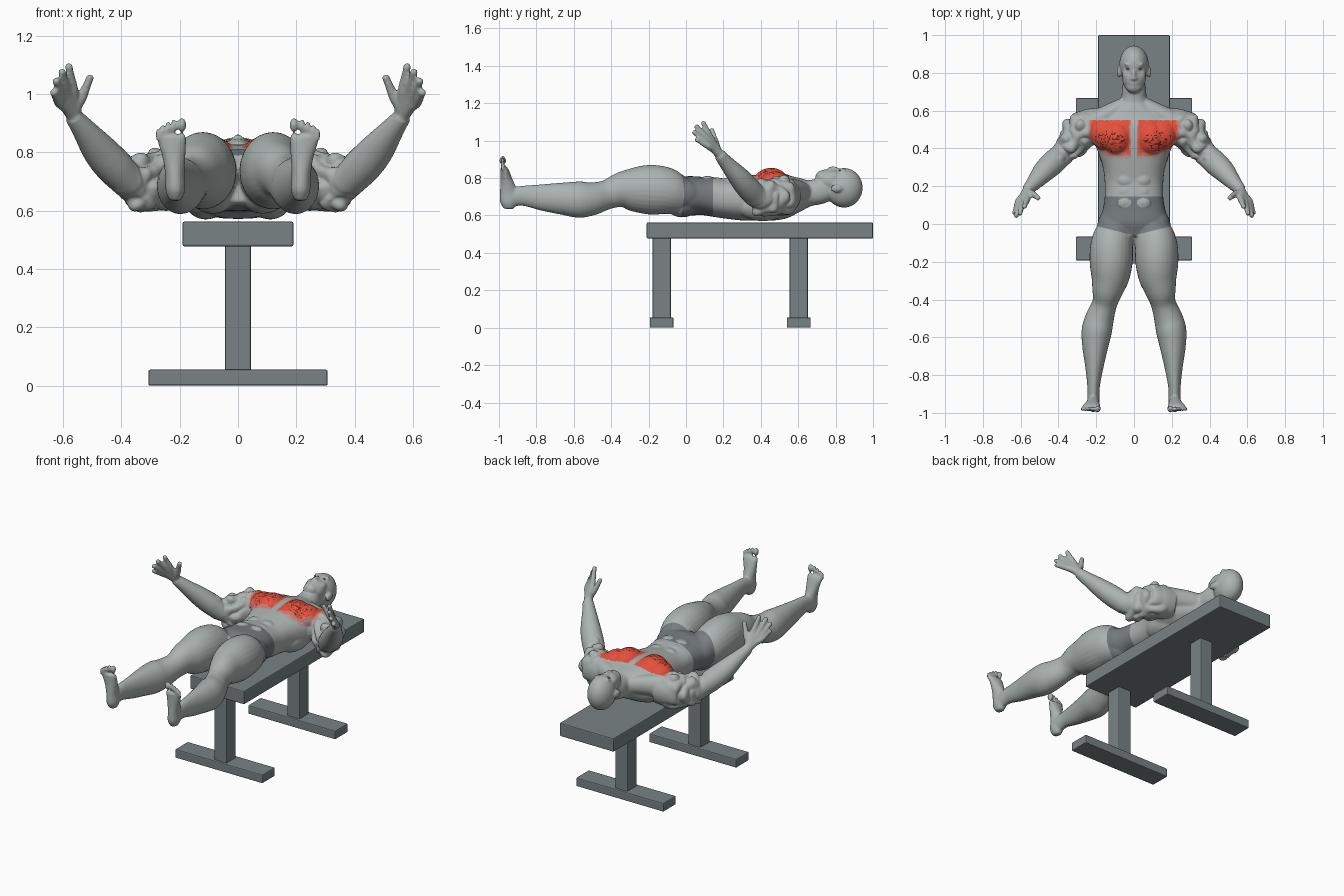
import bpy, bmesh, math
from mathutils import Vector, Matrix, noise

cube = bpy.data.objects.get("Cube")
if cube:
    bpy.data.objects.remove(cube)


def material(name, r, g, b):
    mat = bpy.data.materials.new(name)
    mat.use_nodes = True
    mat.diffuse_color = (r, g, b, 1)
    bsdf = mat.node_tree.nodes["Principled BSDF"]
    bsdf.inputs["Base Color"].default_value = (r, g, b, 1)
    bsdf.inputs["Roughness"].default_value = 0.7
    return mat


skin = material("skin grey", 0.41, 0.45, 0.44)
shorts = material("shorts grey", 0.18, 0.205, 0.21)
red = material("muscle red", 0.78, 0.08, 0.045)
dark_red = material("deep muscle red", 0.14, 0.015, 0.01)
faded_red = material("faded red", 0.62, 0.19, 0.15)
pale_red = material("pale red", 0.5, 0.33, 0.3)
bench_grey = material("bench grey", 0.19, 0.225, 0.23)
SKIN, SHORTS, RED, DARK, FADED, PALE = range(6)


# ---------- bench ----------
def box(name, center, size):
    bpy.ops.mesh.primitive_cube_add(size=1, location=center)
    ob = bpy.context.object
    ob.name = name
    ob.data.transform(Matrix.Diagonal((*size, 1)))
    ob.data.materials.append(bench_grey)
    bevel = ob.modifiers.new("soft edges", "BEVEL")
    bevel.width = 0.006
    bevel.segments = 2


box("bench_pad", (0, 0.395, 0.52), (0.38, 1.21, 0.085))
for end, y in (("front", -0.13), ("back", 0.603)):
    box(end + "_bench_post", (0, y, 0.265), (0.088, 0.097, 0.44))
    box(end + "_bench_foot", (0, y, 0.0275), (0.615, 0.127, 0.055))

# ---------- body building helpers ----------
body = bmesh.new()


def blob(x, y, z, rx, ry, rz, target=body):
    """Ellipsoid, measured in hundredths of a unit."""
    place = Matrix.Translation(Vector((x, y, z)) / 100)
    scale = Matrix.Diagonal((rx / 100, ry / 100, rz / 100, 1))
    bmesh.ops.create_uvsphere(target, u_segments=24, v_segments=16, radius=1, matrix=place @ scale)


def pair(x, *rest, target=body):
    for side in (1, -1):
        blob(side * x, *rest, target=target)


def spline(points, steps=4):
    pts = [Vector(p) for p in points]
    pts = [pts[0] * 2 - pts[1]] + pts + [pts[-1] * 2 - pts[-2]]
    out = []
    for a, b, c, d in zip(pts, pts[1:], pts[2:], pts[3:]):
        for i in range(steps):
            t = i / steps
            out.append(b + (c - a) * (t / 2) + (a * 2 - b * 5 + c * 4 - d) * (t * t / 2)
                       + (b * 3 - a - c * 3 + d) * (t ** 3 / 2))
    return out + [pts[-2]]


def loft(sections, power=1.0, segments=28, side=1):
    """Tube through (x, y, z, half width, half depth) sections in hundredths."""
    path = spline(sections)
    rings = []
    for i, s in enumerate(path):
        ahead, behind = path[min(i + 1, len(path) - 1)], path[max(i - 1, 0)]
        tangent = Vector((ahead - behind)[:3]).normalized()
        u = Vector((1, 0, 0))
        u = (u - tangent * u.dot(tangent)).normalized()
        v = tangent.cross(u)
        ring = []
        for k in range(segments):
            a = math.tau * k / segments
            ca, sa = math.cos(a), math.sin(a)
            p = Vector(s[:3]) + u * s[3] * math.copysign(abs(ca) ** power, ca) \
                + v * s[4] * math.copysign(abs(sa) ** power, sa)
            ring.append(body.verts.new((side * p.x / 100, p.y / 100, p.z / 100)))
        rings.append(ring)
    faces = [body.faces.new(rings[0]), body.faces.new(rings[-1][::-1])]
    for lower, upper in zip(rings, rings[1:]):
        for k in range(segments):
            n = (k + 1) % segments
            faces.append(body.faces.new((lower[k], upper[k], upper[n], lower[n])))
    bmesh.ops.recalc_face_normals(body, faces=faces)


def both(sections, **options):
    for side in (1, -1):
        loft(sections, side=side, **options)


# torso and neck
loft([(0, -7, 71, 12, 8), (0, 0, 70.5, 18, 10.5), (0, 8, 70.5, 16.5, 10.2),
      (0, 14, 70, 15.5, 10.5), (0, 22, 69, 15.5, 10.7), (0, 30, 69, 16.5, 11.7),
      (0, 38, 69.5, 19, 12.3), (0, 46, 70, 22, 12.7), (0, 53, 70.5, 22, 12),
      (0, 58, 71, 18, 10), (0, 62, 71.5, 11, 8.5), (0, 66, 72, 7, 7),
      (0, 72, 73, 6.3, 6.8), (0, 77, 75, 5, 6)], power=0.85, segments=40)
pair(8.8, 45.5, 77.5, 8, 9.5, 8)       # chest
pair(15, 47.5, 76.5, 8, 8.5, 7)
for y in (17, 23, 29):                 # abdominals
    pair(4.4, y, 77.8, 4.4, 3.6, 2.5)
pair(5, 11.5, 79, 4, 3.5, 2.2)
pair(8.5, -2, 66, 8.5, 9, 7)           # seat
pair(13, -3, 71.5, 6.6, 11, 8)         # hips
pair(11, 41, 65, 8, 14, 8)             # back
both([(3, 64, 72, 4, 5), (12, 59, 73, 5, 6), (21, 54, 73, 6, 7)])

# head
blob(0, 84.5, 74.8, 7.8, 10, 10.6)
blob(0, 77.8, 78.5, 6.4, 8.2, 6.3)
blob(0, 72.8, 80.5, 4.3, 3.6, 3.6)
blob(0, 78.8, 84.6, 1.1, 3, 1.8)
blob(0, 77, 84.8, 1.8, 1.1, 1.4)
pair(3, 84.5, 83.9, 2.4, 0.9, 1.2)
blob(0, 74.6, 83.9, 2.3, 0.7, 0.9)
blob(0, 73.2, 83.5, 1.9, 0.7, 0.9)
pair(7.9, 80.5, 74.5, 1.2, 3.2, 2.2)
pair(3.9, 79, 80.8, 2.3, 4, 2.6)

# legs
both([(9, 3, 70, 7, 8), (10.5, -5, 71.5, 10.3, 11), (11.8, -12, 73.3, 11.3, 12.8),
      (12.1, -20, 73.8, 11.4, 13.2), (12.6, -28, 73.8, 10.2, 11.8), (14, -35, 73.5, 8.3, 9.5),
      (15.5, -42, 71.2, 6.6, 7.8), (18.2, -50, 69, 7.6, 8.8), (19.8, -57, 68.5, 8, 9.7),
      (20.6, -66, 69, 6.7, 8.6), (21, -76, 69.6, 4.8, 7.2), (21.4, -86, 70.5, 3.3, 5.5),
      (21.5, -92, 70, 3.2, 5), (21.5, -95, 69, 3, 4)])
pair(15, -41, 76, 3.8, 5, 3)
# feet and toes
both([(21.5, -95, 63.5, 2, 2.5), (21.5, -94.8, 67, 3.3, 4.6), (21.7, -95, 73, 3.3, 4.5),
      (22, -96, 79, 4, 3.2), (22.6, -97, 84, 4.9, 2.2), (22.7, -97.8, 86, 4.6, 1.5)])
for x, z, r in ((19.2, 89.4, 1.5), (22, 89.1, 0.95), (24, 88.4, 0.9),
                (25.8, 87.4, 0.85), (27.4, 86, 0.85)):
    pair(x, -98, z, r, r * 1.2, 2.4)

# arms
both([(17, 54, 71, 8, 9), (25, 51, 70.5, 9.5, 10.5), (30.5, 46, 69.5, 9, 10),
      (34.5, 41, 69.5, 7.3, 8.3), (38, 37, 71, 6.2, 6.6), (42.8, 32.5, 75.5, 6.5, 6.3),
      (47.5, 28, 80.8, 6, 5.6), (53, 21.7, 88, 4.1, 4), (56.5, 18, 92.5, 3, 3.1)])
pair(27, 51, 73, 8, 7.5, 8)
pair(34, 43, 73, 6, 6, 6)
pair(33, 41, 65, 6.5, 6, 5.5)

# hands: each finger starts at the wrist so that together they form the palm
for knuckle, tip in (((56.5, 13.5, 101), (58, 9.3, 109.3)), ((58.6, 12.2, 100.2), (60.3, 5.8, 107.4)),
                     ((60.2, 11.5, 98.8), (62.3, 4.6, 104.3)), ((61.2, 12, 97), (63.2, 6, 100.5)),
                     ((53.7, 16, 98.5), (50.8, 13.8, 105.5))):
    k, t = Vector(knuckle), Vector(tip)
    both([(56.5, 18, 92.5, 2.4, 2.4), (*Vector((56.8, 17, 94)).lerp(k, 0.5), 2, 2),
          (*k, 1.8, 1.8), (*k.lerp(t, 0.5), 1.55, 1.55), (*t, 1.25, 1.25)], segments=14)
    pair(*t, 1.4, 1.4, 1.4)

# ---------- fuse everything into one smooth skin ----------
mesh = bpy.data.meshes.new("rough_body")
body.to_mesh(mesh)
body.free()
rough = bpy.data.objects.new("rough_body", mesh)
bpy.context.collection.objects.link(rough)
remesh = rough.modifiers.new("fuse", "REMESH")
remesh.mode = "VOXEL"
remesh.voxel_size = 0.0066
relax = rough.modifiers.new("relax", "SMOOTH")
relax.factor = 0.5
relax.iterations = 3
graph = bpy.context.evaluated_depsgraph_get()
fused = bpy.data.meshes.new_from_object(rough.evaluated_get(graph))
bpy.data.objects.remove(rough)

bm = bmesh.new()
bm.from_mesh(fused)
bm.normal_update()
# knotted muscle on the upper arms
for v in bm.verts:
    x, y, z = abs(v.co.x), v.co.y, v.co.z
    inside = min(x - 0.22, 0.42 - x, y - 0.32, 0.6 - y) / 0.04
    if inside > 0 and z < 0.84:
        ridge = 0.3 - abs(noise.noise(Vector((x, y, z)) * 14)) * 1.6
        v.co -= v.normal * ridge * 0.022 * min(inside, 1)


# crisp waistband and leg hems
def cut(point, normal, keep):
    faces = [f for f in bm.faces if keep(f.calc_center_median())]
    parts = faces + list({e for f in faces for e in f.edges}) + list({v for f in faces for v in f.verts})
    bmesh.ops.bisect_plane(bm, geom=parts, plane_co=point, plane_no=normal)


cut((0, 0.145, 0), (0, 1, 0), lambda c: abs(c.x) < 0.25)
for side in (1, -1):
    cut((0, -0.06, 0), (-side * 0.25, 1, 0), lambda c: 0 < c.x * side < 0.25)


def paint(c):
    x, y, z = abs(c.x), c.y, c.z
    if x < 0.25 and -0.06 + 0.25 * x < y < 0.145:
        tip = ((x - 0.05) / 0.035) ** 2 + ((y - 0.112) / 0.025) ** 2
        return SKIN if tip < 1 and z > 0.75 else SHORTS
    # chest patch: straight at the collar, rounded below, fading at the rim
    if z > 0.74 and y < 0.55 and x > 0.018:
        low = 0.36 + max(x - 0.1, 0) ** 2 * 5
        rim = min((y - low) / 0.03, (0.236 - x) / 0.02, (x - 0.018) / 0.01) + noise.noise(c * 30) * 0.4
        if rim > 0.6:
            near = ((x - 0.13) / 0.085) ** 2 + ((y - 0.435) / 0.055) ** 2
            vein = abs(noise.noise(Vector((c.x * 40, y * 75, z * 40))))
            return DARK if near < 1 and vein < 0.075 else RED
        if rim > -0.4:
            return FADED if rim > 0.1 else PALE
    return SKIN


fused.materials.clear()
for mat in (skin, shorts, red, dark_red, faded_red, pale_red):
    fused.materials.append(mat)
for f in bm.faces:
    f.material_index = paint(f.calc_center_median())
    f.smooth = True
bm.to_mesh(fused)
bm.free()
bpy.context.collection.objects.link(bpy.data.objects.new("lying_man", fused))

# eyes
eye_bm = bmesh.new()
pair(3, 82.2, 84.1, 1.2, 0.4, 0.45, target=eye_bm)
eye_mesh = bpy.data.meshes.new("eyes")
eye_bm.to_mesh(eye_mesh)
eye_bm.free()
eye_mesh.materials.append(shorts)
bpy.context.collection.objects.link(bpy.data.objects.new("eyes", eye_mesh))
